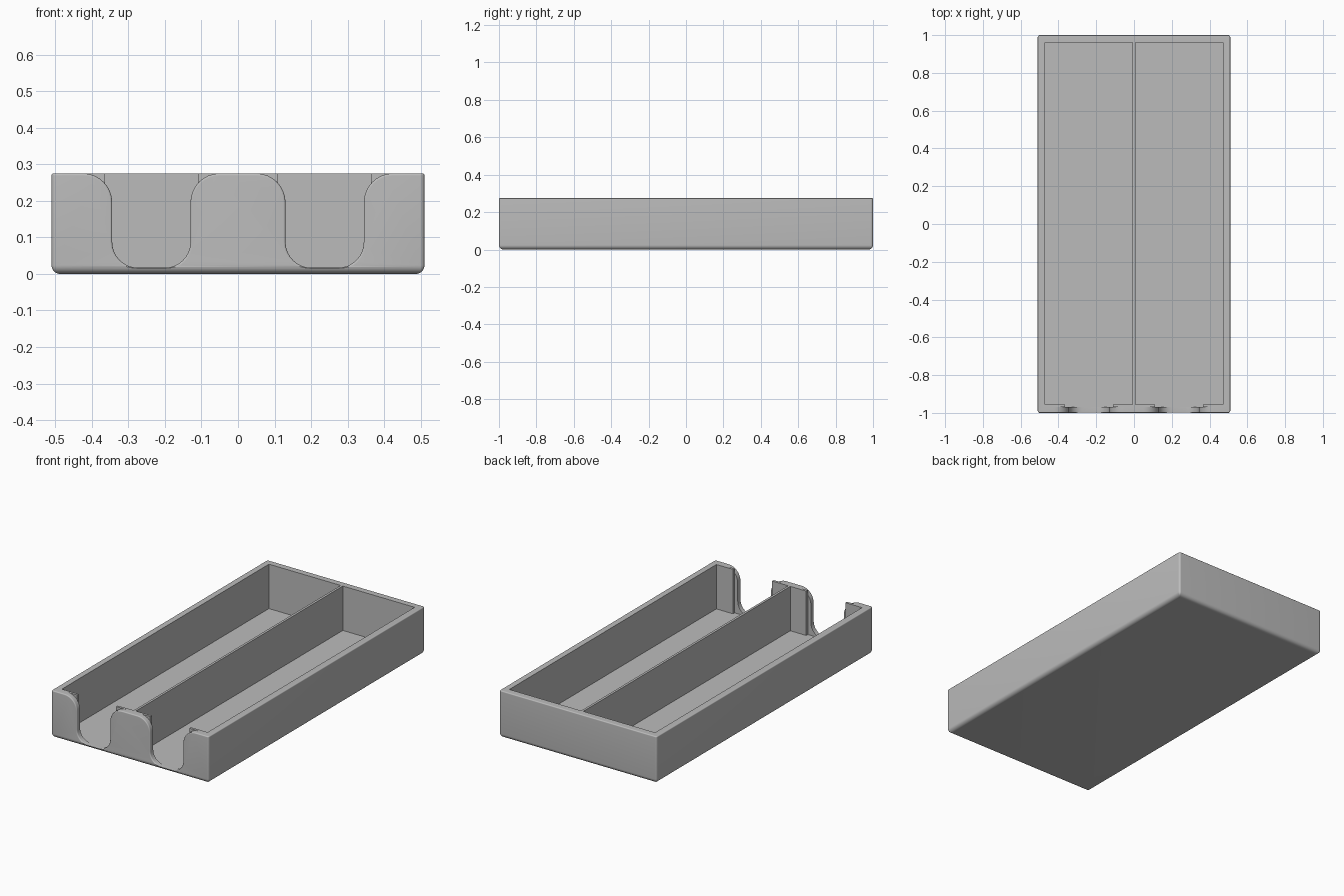
import bpy, bmesh, math
from mathutils import Vector

old = bpy.data.objects.get("Cube")
if old:
    bpy.data.objects.remove(old, do_unlink=True)

HX, HY, H = 0.51, 1.0, 0.275      # half width, half length, height
FLOOR = 0.015
STEPS = 8

grey = bpy.data.materials.new("plain grey")
grey.use_nodes = True
colour = (0.5, 0.5, 0.5, 1)
grey.diffuse_color = colour
grey.node_tree.nodes["Principled BSDF"].inputs["Base Color"].default_value = colour


def loft(name, rings):
    """Closed solid through rings of equal point count."""
    bm = bmesh.new()
    loops = [[bm.verts.new(p) for p in ring] for ring in rings]
    n = len(loops[0])
    for a, b in zip(loops, loops[1:]):
        for i in range(n):
            j = (i + 1) % n
            bm.faces.new((a[i], a[j], b[j], b[i]))
    bm.faces.new(loops[0])
    bm.faces.new(loops[-1])
    bmesh.ops.recalc_face_normals(bm, faces=bm.faces)
    mesh = bpy.data.meshes.new(name)
    bm.to_mesh(mesh)
    bm.free()
    obj = bpy.data.objects.new(name, mesh)
    bpy.context.collection.objects.link(obj)
    mesh.materials.append(grey)
    return obj


def box(name, x0, x1, y0, y1, z0, z1):
    outline = [(x0, y0), (x1, y0), (x1, y1), (x0, y1)]
    return loft(name, [[(x, y, z) for x, y in outline] for z in (z0, z1)])


def arc(cx, cz, r, start, end):
    angles = [math.radians(start + (end - start) * i / STEPS) for i in range(STEPS + 1)]
    return [Vector((cx + r * math.cos(a), cz + r * math.sin(a))) for a in angles]


def rounded_rect(inset, z):
    r = max(0.012 - inset, 0.002)
    x, y = HX - inset - r, HY - inset - r
    ring = []
    for cx, cy, a in ((x, y, 0), (-x, y, 90), (-x, -y, 180), (x, -y, 270)):
        ring += [(p.x, p.y, z) for p in arc(cx, cy, r, a, a + 90)]
    return ring


# Outer block: large rounding below, fine rounding on the rim
def rounding(r, i):
    a = math.pi / 2 * i / STEPS
    return r * (1 - math.sin(a)), r * (1 - math.cos(a))

rings = []
for i in range(STEPS + 1):
    inset, z = rounding(0.024, i)
    rings.append(rounded_rect(inset, z))
for i in range(STEPS, -1, -1):
    inset, z = rounding(0.006, i)
    rings.append(rounded_rect(inset, H - z))
tray = loft("tray", rings)


# Finger notch outline: flared top, rounded bottom, open upward
def notch_outline(cx, grow):
    half, bottom, top_r, low_r = 0.107, 0.017, 0.08, 0.07
    low = arc(half - low_r, bottom + low_r, low_r + grow, 270, 360)
    flare = arc(half + top_r, H - top_r, top_r - grow, 180, 90)
    side = low + flare + [Vector((half + top_r, H + 0.1))]
    left = [Vector((-p.x, p.y)) for p in reversed(side)]
    return [(cx + p.x, p.y) for p in left + side]


def notch(name, cx):
    lip = 0.006
    stations = [(-HY - 0.05, lip)]
    for i in range(STEPS + 1):
        grow, depth = rounding(lip, i)
        stations.append((-HY + depth, grow))
    stations.append((-0.9695, 0))
    return loft(name, [[(x, y, z) for x, z in notch_outline(cx, g)] for y, g in stations])


# Cut compartments, inner front openings and finger notches
cutters = []
for side, s in (("left", 1), ("right", -1)):
    cx = 0.237 * s
    x0, x1 = sorted((0.007 * s, 0.472 * s))
    cutters += [
        box(side + "_compartment", x0, x1, -0.955, 0.96, FLOOR, H + 0.1),
        box(side + "_inner_opening", cx - 0.127, cx + 0.127, -0.97, -0.9, FLOOR, H + 0.1),
        notch(side + "_finger_notch", cx),
    ]

bpy.ops.object.select_all(action="DESELECT")
bpy.context.view_layer.objects.active = tray
tray.select_set(True)
for cutter in cutters:
    cutter.hide_render = True
    mod = tray.modifiers.new(cutter.name, "BOOLEAN")
    mod.operation = "DIFFERENCE"
    mod.solver = "EXACT"
    mod.object = cutter
    bpy.ops.object.modifier_apply(modifier=mod.name)
    bpy.data.objects.remove(cutter, do_unlink=True)
bpy.ops.object.shade_smooth_by_angle(angle=math.radians(30))
